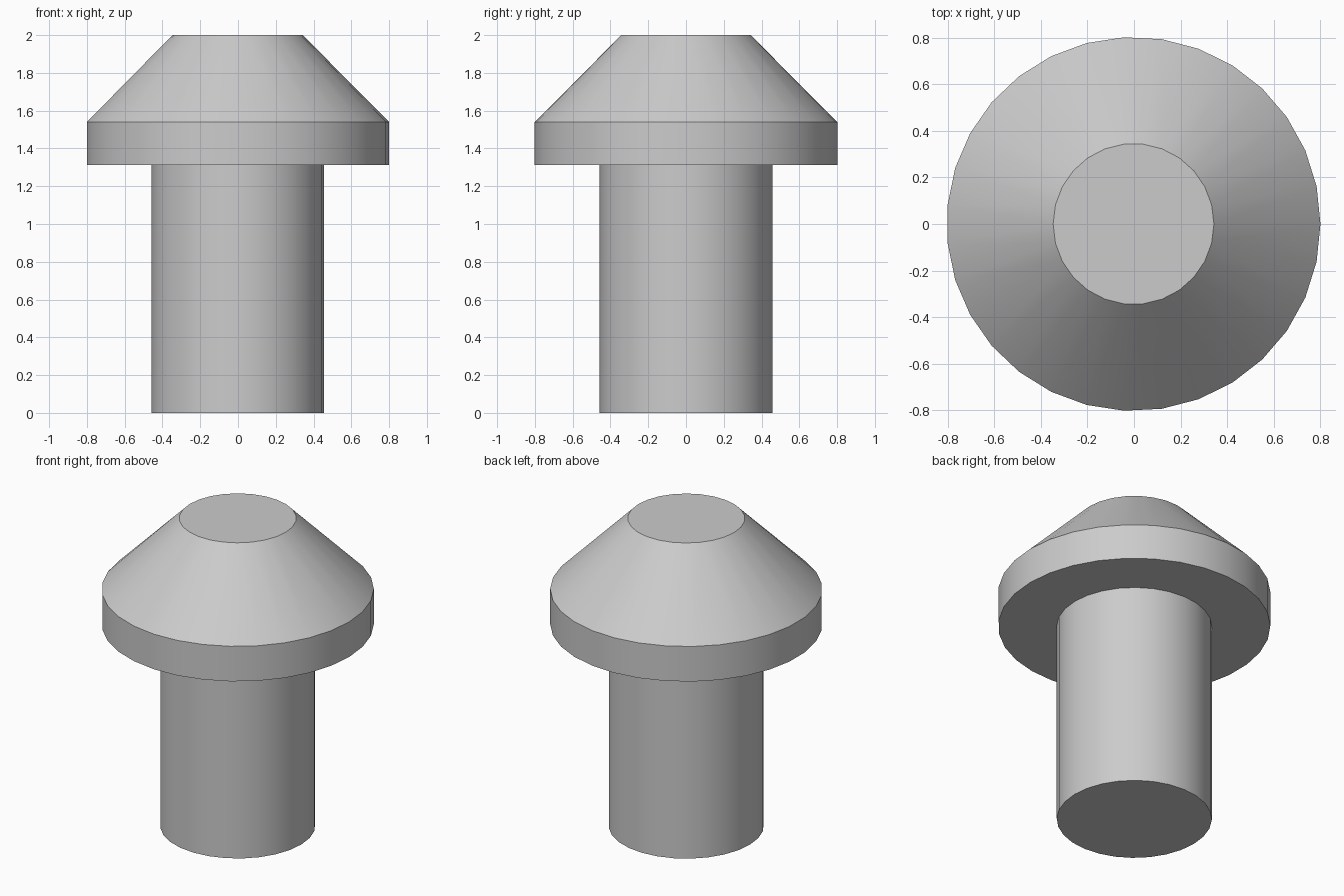
import bpy, bmesh, math

cube = bpy.data.objects.get("Cube")
if cube:
    bpy.data.objects.remove(cube, do_unlink=True)

AXIS_X = -0.002
TAU = 2 * math.pi

grey = bpy.data.materials.new("plain grey")
grey.use_nodes = True
colour = (0.6, 0.6, 0.6, 1)
grey.diffuse_color = colour
grey.node_tree.nodes["Principled BSDF"].inputs["Base Color"].default_value = colour


def ring(bm, radius, z, sides):
    """Add a regular ring of vertices, starting on +x."""
    return [bm.verts.new((AXIS_X + radius * math.cos(TAU * i / sides),
                          radius * math.sin(TAU * i / sides), z))
            for i in range(sides)]


def zip_rings(bm, low, high):
    """Join two rings; rings of unequal count are stitched with triangles."""
    n, m = len(low), len(high)
    if n == m:
        for i in range(n):
            j = (i + 1) % n
            bm.faces.new((low[i], low[j], high[j], high[i]))
        return
    i = j = 0
    while i < n or j < m:
        a, b = low[i % n], high[j % m]
        if j == m or (i < n and (i + 1) / n <= (j + 1) / m):
            i += 1
            bm.faces.new((a, low[i % n], b))
        else:
            j += 1
            bm.faces.new((a, high[j % m], b))


def turned_part(name, rings, cap_bottom=False, cap_top=False):
    """Build a round part from (radius, z, sides) rings, bottom to top."""
    bm = bmesh.new()
    loops = [ring(bm, *r) for r in rings]
    for low, high in zip(loops, loops[1:]):
        zip_rings(bm, low, high)
    if cap_bottom:
        bm.faces.new(loops[0][::-1])
    if cap_top:
        bm.faces.new(loops[-1])
    mesh = bpy.data.meshes.new(name)
    bm.to_mesh(mesh)
    bm.free()
    mesh.materials.append(grey)
    obj = bpy.data.objects.new(name, mesh)
    bpy.context.collection.objects.link(obj)
    bpy.ops.object.select_all(action="DESELECT")
    obj.select_set(True)
    bpy.context.view_layer.objects.active = obj
    bpy.ops.object.shade_smooth_by_angle(angle=math.radians(30))


# Profile rings: radius, height, sides
foot = (0.457, 0, 28)
neck = (0.457, 1.312, 28)
collar_low = (0.802, 1.312, 31)
collar_high = (0.802, 1.54, 31)
tip = (0.345, 2, 26)

# Shaft with its closed foot
turned_part("shaft", [foot, neck], cap_bottom=True)
# Collar with its ring-shaped underside
turned_part("collar", [neck, collar_low, collar_high])
# Tapered head with its flat top
turned_part("tapered_head", [collar_high, tip], cap_top=True)
